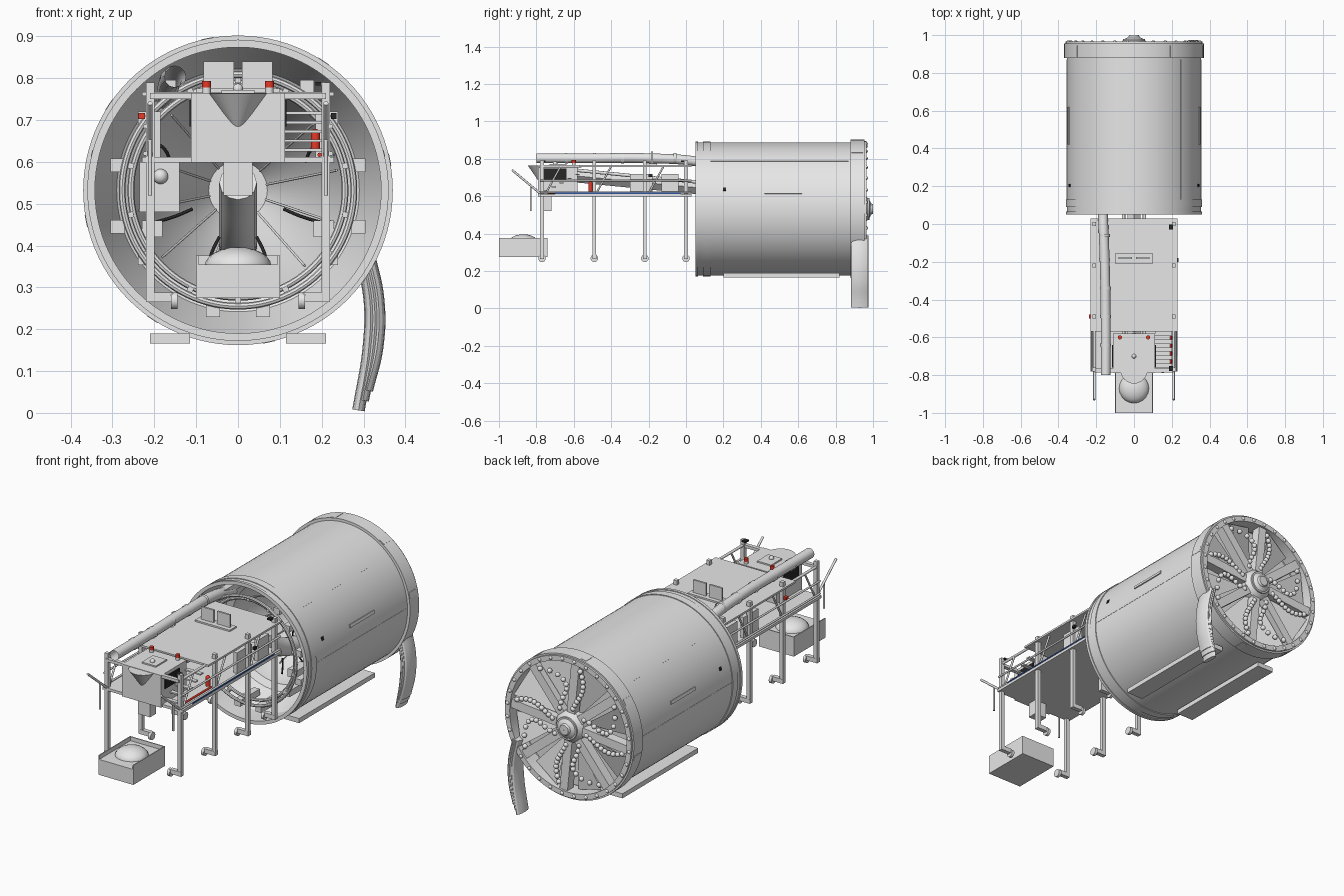
import bpy, bmesh
from math import pi, sin, cos, radians
from mathutils import Vector, Matrix

if "Cube" in bpy.data.objects:
    bpy.data.objects.remove(bpy.data.objects["Cube"])

AXIS = 0.532  # height of the shield axis


def material(name, r, g, b):
    m = bpy.data.materials.new(name)
    m.use_nodes = True
    m.diffuse_color = (r, g, b, 1)
    m.node_tree.nodes["Principled BSDF"].inputs["Base Color"].default_value = (r, g, b, 1)
    return m


steel = material("light steel", 0.8, 0.8, 0.8)
dark = material("dark rubber", 0.02, 0.02, 0.02)
red = material("signal red", 0.8, 0.04, 0.02)
blue = material("hose blue", 0.03, 0.09, 0.35)


def add(name, mesh, mat):
    """Smooth the round faces, keep edges sharp, and place the part."""
    mesh.materials.clear()
    mesh.materials.append(mat)
    mesh.shade_smooth()
    mesh.set_sharp_from_angle(angle=radians(32))
    bpy.context.collection.objects.link(bpy.data.objects.new(name, mesh))


def finish(name, bm, mat):
    bmesh.ops.recalc_face_normals(bm, faces=bm.faces)
    mesh = bpy.data.meshes.new(name)
    bm.to_mesh(mesh)
    bm.free()
    add(name, mesh, mat)


def box(name, xs, ys, zs, mat=steel):
    """Box given by its extent along each axis."""
    lo, hi = Vector((xs[0], ys[0], zs[0])), Vector((xs[1], ys[1], zs[1]))
    bm = bmesh.new()
    bmesh.ops.create_cube(bm, size=1, matrix=Matrix.Translation((lo + hi) / 2) @ Matrix.Diagonal((*(hi - lo), 1)))
    finish(name, bm, mat)


def radial_box(name, angle, radius, y, size, mat=steel):
    """Box around the shield axis, its first dimension pointing outward."""
    bm = bmesh.new()
    turn = Matrix.Translation((0, y, AXIS)) @ Matrix.Rotation(-angle, 4, 'Y') @ Matrix.Translation((radius, 0, 0))
    bmesh.ops.create_cube(bm, size=1, matrix=turn @ Matrix.Diagonal((*size, 1)))
    finish(name, bm, mat)


def rod(name, p, q, r, mat=steel, sides=12, r2=None):
    p, q = Vector(p), Vector(q)
    bm = bmesh.new()
    turn = (q - p).to_track_quat('Z', 'Y').to_matrix().to_4x4()
    bmesh.ops.create_cone(bm, cap_ends=True, segments=sides, radius1=r, radius2=r if r2 is None else r2,
                          depth=(q - p).length, matrix=Matrix.Translation((p + q) / 2) @ turn)
    finish(name, bm, mat)


def ball(name, center, r, mat=steel, squash=1):
    bm = bmesh.new()
    bmesh.ops.create_uvsphere(bm, u_segments=20, v_segments=12, radius=r,
                              matrix=Matrix.Translation(center) @ Matrix.Diagonal((1, 1, squash, 1)))
    finish(name, bm, mat)


def lathe(name, profile, closed=True, n=96):
    """Turn (radius, y) points around the shield axis."""
    bm = bmesh.new()
    rings = [[bm.verts.new((r * cos(2 * pi * i / n), y, AXIS + r * sin(2 * pi * i / n))) for i in range(n)]
             for r, y in profile]
    pairs = list(zip(rings, rings[1:])) + ([(rings[-1], rings[0])] if closed else [])
    for a, b in pairs:
        for i in range(n):
            j = (i + 1) % n
            bm.faces.new((a[i], a[j], b[j], b[i]))
    finish(name, bm, steel)


def band(name, r0, r1, y0, y1):
    lathe(name, [(r0, y0), (r1, y0), (r1, y1), (r0, y1)])


def tube(name, points, r, mat=steel, stretch_y=1, caps=True):
    """Smooth round tube through points."""
    cu = bpy.data.curves.new(name, 'CURVE')
    cu.dimensions = '3D'
    cu.bevel_depth, cu.bevel_resolution, cu.use_fill_caps = r, 4, caps
    sp = cu.splines.new('BEZIER')
    sp.bezier_points.add(len(points) - 1)
    for bp, p in zip(sp.bezier_points, points):
        bp.co = (p[0], p[1] / stretch_y, p[2])
        bp.handle_left_type = bp.handle_right_type = 'AUTO'
    temp = bpy.data.objects.new(name, cu)
    mesh = bpy.data.meshes.new_from_object(temp)
    bpy.data.objects.remove(temp)
    mesh.transform(Matrix.Diagonal((1, stretch_y, 1, 1)))
    add(name, mesh, mat)


# Shield shell, end flanges and seams
band("shield_shell", 0.343, 0.356, 0.05, 0.89)
band("tail_flange", 0.342, 0.36, 0.05, 0.065)
band("tail_band", 0.35, 0.36, 0.09, 0.13)
band("cutter_rim", 0.335, 0.37, 0.88, 0.955)
band("rim_lip", 0.335, 0.362, 0.955, 0.965)
for a in (0.03, 0.8, pi / 2 + 0.8, pi - 0.03):
    radial_box("shield_seam", a, 0.3555, 0.5, (0.003, 0.74, 0.003))
for k in range(8):
    radial_box("rim_plate", k * pi / 4 + 0.2, 0.369, 0.915, (0.004, 0.06, 0.03))
for side in (0.25, pi - 0.25):
    radial_box("side_plate", side, 0.357, 0.52, (0.008, 0.2, 0.016))
for side in (0.3, pi - 0.3):
    radial_box("side_port", side, 0.356, 0.205, (0.006, 0.016, 0.018), dark)

# Interior: stepped wall, bulkhead cone, segment rings
lathe("inner_wall", [(0.342, 0.16), (0.29, 0.3), (0.26, 0.32)], closed=False)
lathe("bulkhead_cone", [(0.26, 0.32), (0.25, 0.45), (0.07, 0.78), (0.001, 0.78)], closed=False)
lathe("front_bulkhead", [(0.34, 0.87), (0.001, 0.87)], closed=False)
for r, y in ((0.277, 0.08), (0.256, 0.1)):
    lathe("ring_tube", [(r + 0.008 * cos(t * pi / 4), y + 0.008 * sin(t * pi / 4)) for t in range(8)])
for k in range(14):
    radial_box("ring_stub", (k + 0.5) * pi / 7, 0.266, 0.09, (0.02, 0.02, 0.014))
for k in range(12):
    a = k * pi / 6 + 0.2
    rod("bulkhead_rib", (0.24 * cos(a), 0.45, AXIS + 0.24 * sin(a)),
        (0.07 * cos(a), 0.76, AXIS + 0.07 * sin(a)), 0.003)
for s in (-1, 1):
    for x, z in ((0.288, 0.592), (0.288, 0.445), (0.222, 0.705), (0.222, 0.37), (0.165, 0.78), (0.06, 0.245)):
        box("thrust_jack", (s * x - 0.017, s * x + 0.017), (0.08, 0.24), (z - 0.016, z + 0.016))
    tube("hose", [(s * 0.11, 0.3, 0.487), (s * 0.15, 0.28, 0.47), (s * 0.2, 0.25, 0.455)], 0.004, dark)
    tube("hose", [(s * 0.045, 0.3, 0.42), (s * 0.06, 0.28, 0.39), (s * 0.07, 0.26, 0.36)], 0.004, dark)
    tube("hose", [(s * 0.2, 0.2, 0.645), (s * 0.18, 0.2, 0.635), (s * 0.16, 0.22, 0.6)], 0.004, dark)
    box("erector_motor", sorted((s * 0.18, s * 0.23)), (0.15, 0.25), (0.42, 0.46))
    box("skid", sorted((s * 0.115, s * 0.21)), (0.2, 0.82), (0.166, 0.19))
tube("screw_conveyor", [(0, 0.76, 0.38), (0, 0.4, 0.43), (0, 0.15, 0.55)], 0.045)
box("side_tank", (-0.235, -0.14), (0.1, 0.25), (0.48, 0.6))
ball("float_valve", (-0.185, 0.1, 0.565), 0.018)

# Cutter head: hub, spokes, face plates, cutter beads
lathe("hub", [(0.085, 0.9), (0.08, 0.95), (0.065, 0.965), (0.05, 0.98), (0.03, 0.99), (0.025, 1), (0.001, 1)],
      closed=False, n=40)
band("hub_bolt_ring", 0.05, 0.058, 0.96, 0.98)
for k in range(8):
    a = k * pi / 4 + 0.1
    radial_box("spoke", a, 0.21, 0.93, (0.27, 0.05, 0.045))
    bm = bmesh.new()
    corners = [(0.08, 0.35, 0.925), (0.335, 0.13, 0.945), (0.335, 0.62, 0.91), (0.08, 0.5, 0.91)]
    bm.faces.new([bm.verts.new((r * cos(a + t), y, AXIS + r * sin(a + t))) for r, t, y in corners])
    finish("face_plate", bm, steel)
    for j in range(10):
        r = 0.1 + j * 0.023
        t = a + 0.1 + 0.5 * sin(j / 9 * pi) * (1 if k % 2 else 0.3)
        ball("cutter_bead", (r * cos(t), 0.953, AXIS + r * sin(t)), 0.0125)
    for j in range(4):
        t = a + j * pi / 16
        ball("rim_cutter", (0.35 * cos(t), 0.962, AXIS + 0.35 * sin(t)), 0.01)

# Curved discharge strips hanging beside the cutter head
for k in range(3):
    d = 0.01 * k
    tube("discharge_strip", [(0.29 + d, 0.928, 0.39), (0.315 + d, 0.928, 0.27), (0.313 + d, 0.928, 0.16),
                             (0.288 + d, 0.928, 0.006 + 2.4 * d)], 0.015, stretch_y=3.1)

# Back-up gantry: deck, roof, legs, rails
box("deck", (-0.23, 0.23), (-0.78, 0.03), (0.598, 0.612))
box("roof", (-0.23, 0.23), (-0.57, 0.03), (0.757, 0.767))
box("roof_plinth", (-0.1, 0.1), (-0.21, -0.155), (0.767, 0.775))
for s in (-1, 1):
    def span(a, b):
        return sorted((s * a, s * b))
    for y in (-0.77, -0.49, -0.22, 0):
        box("leg", span(0.2, 0.22), (y - 0.01, y + 0.01), (0.265, 0.79))
        box("foot", span(0.155, 0.22), (y - 0.011, y + 0.011), (0.265, 0.288))
        rod("roller", (s * 0.145, y, 0.268), (s * 0.16, y, 0.268), 0.02, sides=24)
    for y in (-0.75, -0.48, -0.2):
        rod("brace", (s * 0.212, y, 0.615), (s * 0.212, y + 0.08, 0.76), 0.005)
    for z in (0.62, 0.685):
        rod("hand_rail", (s * 0.222, -0.78, z), (s * 0.222, 0.03, z), 0.005)
    rod("top_rail", (s * 0.21, -0.78, 0.76), (s * 0.21, -0.56, 0.76), 0.007)
    rod("outrigger", (s * 0.21, -0.93, 0.74), (s * 0.21, -0.78, 0.615), 0.006)
    rod("outrigger_post", (s * 0.21, -0.83, 0.52), (s * 0.21, -0.83, 0.66), 0.005)
    box("roof_panel", span(0.01, 0.083), (-0.186, -0.176), (0.775, 0.84))
    box("equipment_box", span(0.185, 0.205), (-0.3, -0.18), (0.612, 0.72))
    box("equipment_box", span(0.185, 0.205), (-0.13, -0.04), (0.612, 0.72))
    box("side_screen", span(0.111, 0.116), (-0.76, -0.64), (0.685, 0.748), dark)
    rod("lamp_base", (s * 0.075, -0.6, 0.765), (s * 0.075, -0.6, 0.778), 0.01)
    rod("roof_lamp", (s * 0.075, -0.6, 0.778), (s * 0.075, -0.6, 0.793), 0.011, red)
box("hose_strip", (0.228, 0.231), (-0.7, -0.03), (0.613, 0.62), blue)
rod("red_hose", (0.195, -0.74, 0.617), (0.195, -0.5, 0.617), 0.005, red)
for y in (-0.765, -0.015):
    box("leg_cap", (0.185, 0.207), (y - 0.013, y + 0.013), (0.782, 0.791), dark)
box("cross_beam", (-0.21, 0.21), (-0.785, -0.765), (0.75, 0.765))
box("side_lamp", (-0.238, -0.222), (-0.5, -0.48), (0.703, 0.717), red)
box("side_lamp", (0.222, 0.235), (-0.2, -0.18), (0.703, 0.717), dark)

# Sloping belt conveyor and its rails
rod("conveyor_belt", (0, -0.6, 0.71), (0, 0.12, 0.64), 0.035, sides=4)
for s in (-1, 1):
    rod("conveyor_rail", (s * 0.055, -0.7, 0.75), (s * 0.055, 0.12, 0.67), 0.009)

# Discharge hopper with rounded spout and top fittings
box("hopper", (-0.112, 0.112), (-0.79, -0.58), (0.598, 0.765))
rod("spout", (0, -0.775, 0.68), (0, -0.775, 0.763), 0.012, sides=32, r2=0.07)
box("hopper_hatch", (-0.04, 0.04), (-0.73, -0.64), (0.765, 0.772))
ball("hatch_knob", (0, -0.7, 0.775), 0.012)
box("drop_chute", (-0.035, 0.035), (-0.77, -0.72), (0.52, 0.6))

# Side stairs and fire extinguisher
for k in range(5):
    y, z = -0.76 + k * 0.042, 0.625 + k * 0.022
    box("stair_tread", (0.112, 0.2), (y, y + 0.022), (z, z + 0.007))
rod("extinguisher", (0.185, -0.51, 0.625), (0.185, -0.51, 0.668), 0.011, red)
ball("extinguisher_top", (0.185, -0.51, 0.668), 0.011, red)

# Ventilation duct with couplings, open at its mouth
tube("vent_duct", [(-0.15, -0.8, 0.803), (-0.15, -0.5, 0.803), (-0.155, -0.2, 0.803), (-0.165, 0.06, 0.785),
                   (-0.17, 0.2, 0.75)], 0.026, caps=False)
for y in (-0.64, -0.49, -0.34, -0.19, -0.06):
    x = -0.15 if y < -0.3 else -0.156
    tube("duct_coupling", [(x, y - 0.008, 0.803), (x, y + 0.008, 0.803)], 0.029, caps=False)

# Muck skip with spoil heap
box("skip", (-0.1, 0.1), (-1, -0.74), (0.275, 0.355))
for s in (-1, 1):
    box("skip_wall", sorted((s * 0.095, s * 0.1)), (-1, -0.74), (0.355, 0.376))
box("skip_back", (-0.1, 0.1), (-0.745, -0.74), (0.355, 0.376))
ball("spoil_heap", (0, -0.87, 0.35), 0.08, squash=0.58)
